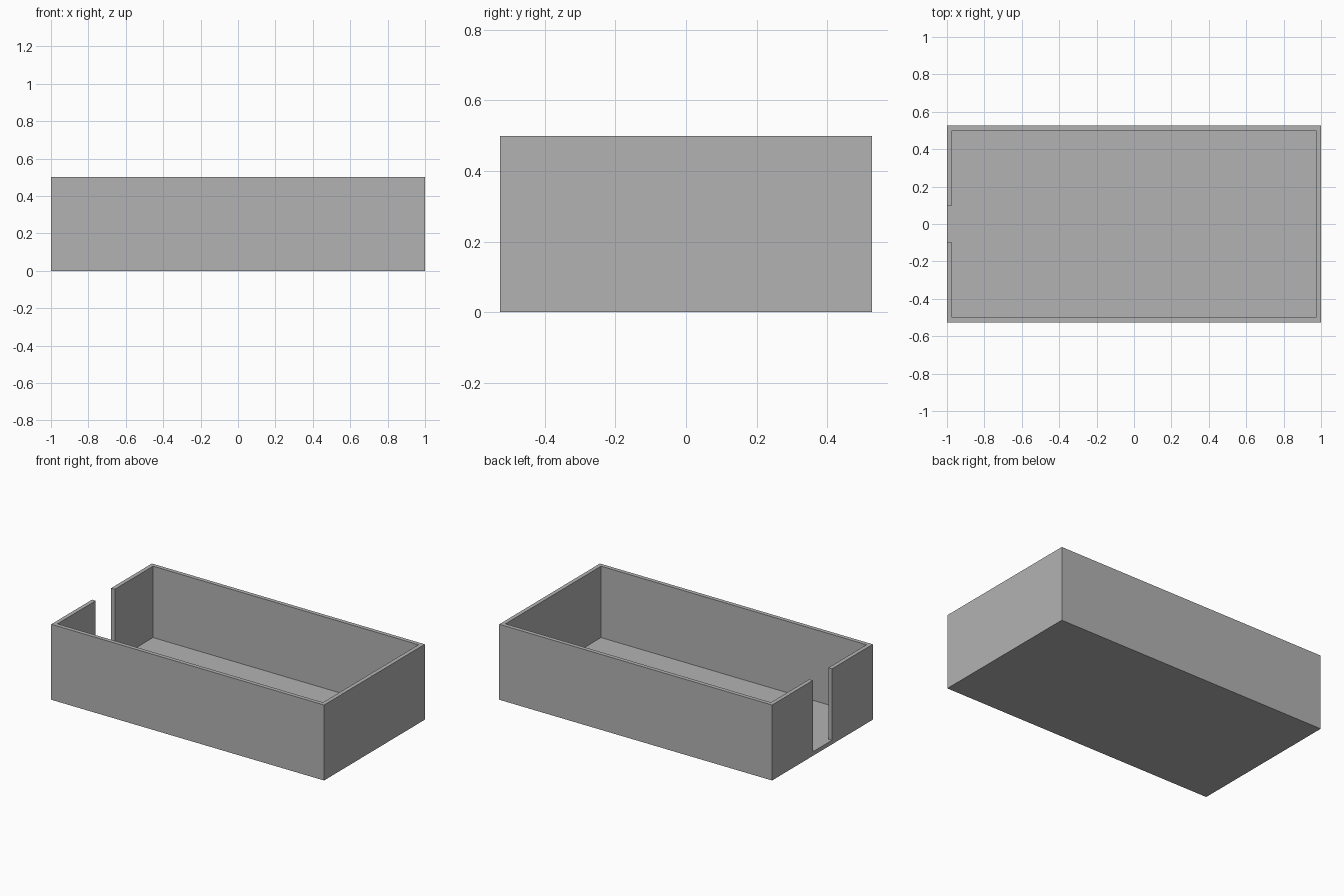
import bpy
import bmesh
import math

cube = bpy.data.objects.get("Cube")
if cube:
    bpy.data.objects.remove(cube, do_unlink=True)

# Overall sizes
HALF_X, HALF_Y, HEIGHT = 1.0, 0.527, 0.5
WALL = 0.027
FLOOR = 0.027
SLOT = 0.1  # half width of the doorway slot

grey = bpy.data.materials.new("plain grey")
grey.use_nodes = True
colour = (0.45, 0.45, 0.45, 1)
grey.diffuse_color = colour
grey.node_tree.nodes["Principled BSDF"].inputs["Base Color"].default_value = colour

# Floor plan split into wall, slot and cavity cells
xs = [-HALF_X, -HALF_X + WALL, HALF_X - WALL, HALF_X]
ys = [-HALF_Y, -HALF_Y + WALL, -SLOT, SLOT, HALF_Y - WALL, HALF_Y]
bm = bmesh.new()
grid = [[bm.verts.new((x, y, 0)) for y in ys] for x in xs]
for a, b in zip(grid, grid[1:]):
    for j in range(len(ys) - 1):
        bm.faces.new((a[j], b[j], b[j + 1], a[j + 1]))


def raise_faces(faces, height, keep=False):
    """Extrude a region straight up and return its new top faces."""
    new = bmesh.ops.extrude_face_region(bm, geom=faces, use_keep_orig=keep)["geom"]
    verts = [g for g in new if isinstance(g, bmesh.types.BMVert)]
    bmesh.ops.translate(bm, verts=verts, vec=(0, 0, height))
    return [g for g in new if isinstance(g, bmesh.types.BMFace)]


def is_wall(face):
    c = face.calc_center_median()
    on_rim = abs(c.x) > HALF_X - WALL or abs(c.y) > HALF_Y - WALL
    in_slot = c.x < -HALF_X + WALL and abs(c.y) < SLOT
    return on_rim and not in_slot


# Floor slab, then walls rising from its rim with the slot left open
top = raise_faces(bm.faces[:], FLOOR, keep=True)
walls = [f for f in top if is_wall(f)]
raise_faces(walls, HEIGHT - FLOOR)
for f in [f for f in walls if f.is_valid]:
    bm.faces.remove(f)

# Merge the flat cells into clean panels
bmesh.ops.recalc_face_normals(bm, faces=bm.faces[:])
bmesh.ops.dissolve_limit(bm, angle_limit=math.radians(1),
                         verts=bm.verts[:], edges=bm.edges[:])

mesh = bpy.data.meshes.new("open_tray")
bm.to_mesh(mesh)
bm.free()
mesh.materials.append(grey)
tray = bpy.data.objects.new("open_tray", mesh)
bpy.context.collection.objects.link(tray)
